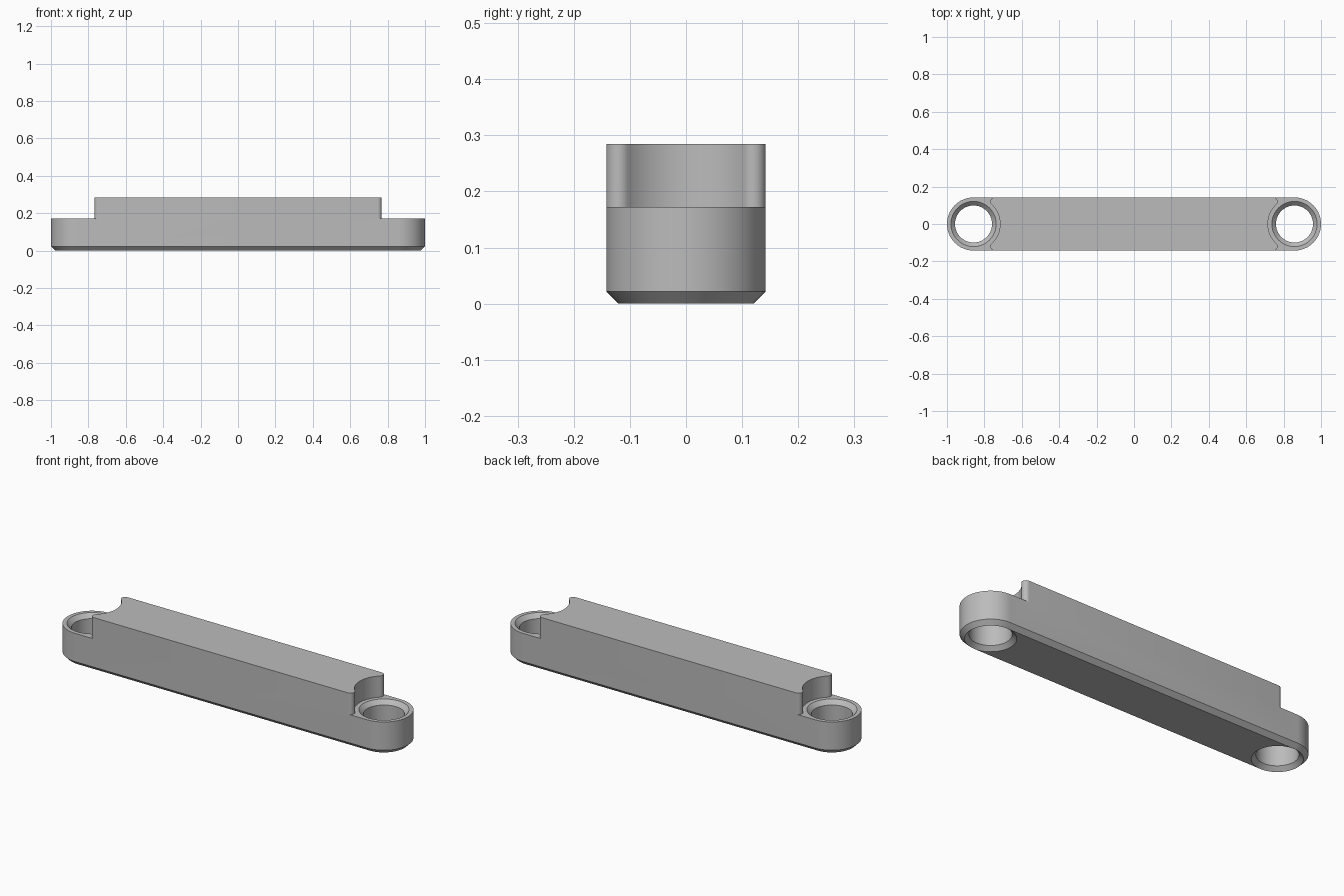
import bpy, bmesh
from math import sin, cos, pi, sqrt, atan2

cube = bpy.data.objects.get("Cube")
if cube:
    bpy.data.objects.remove(cube, do_unlink=True)

R = 0.142           # end radius and half width
CX = 1 - R          # hole centre
LOW, TOP = 0.172, 0.285
CH = 0.022          # chamfer and fillet size
BORE = 0.099
SEG = 32

metal = bpy.data.materials.new("grey metal")
metal.use_nodes = True
metal.diffuse_color = (0.5, 0.5, 0.5, 1)
metal.node_tree.nodes["Principled BSDF"].inputs["Base Color"].default_value = (0.5, 0.5, 0.5, 1)


def arc(cx, cy, r, a0, a1, n):
    steps = [a0 + (a1 - a0) * i / n for i in range(n + 1)]
    return [(round(cx + r * cos(a), 6), round(cy + r * sin(a), 6)) for a in steps]


def loft(name, sections):
    """Solid through stacked (outline, z) sections with equal point counts."""
    bm = bmesh.new()
    rings = [[bm.verts.new((x, y, z)) for x, y in pts] for pts, z in sections]
    n = len(rings[0])
    for a, b in zip(rings, rings[1:]):
        for i in range(n):
            j = (i + 1) % n
            bm.faces.new((a[i], a[j], b[j], b[i]))
    bm.faces.new(rings[0][::-1])
    bm.faces.new(rings[-1])
    bmesh.ops.recalc_face_normals(bm, faces=bm.faces)
    mesh = bpy.data.meshes.new(name)
    bm.to_mesh(mesh)
    bm.free()
    mesh.materials.append(metal)
    obj = bpy.data.objects.new(name, mesh)
    bpy.context.collection.objects.link(obj)
    return obj


def combine(target, tool, operation):
    mod = target.modifiers.new(operation.lower(), 'BOOLEAN')
    mod.operation, mod.solver, mod.object = operation, 'EXACT', tool
    bpy.context.view_layer.objects.active = target
    bpy.ops.object.modifier_apply(modifier=mod.name)
    bpy.data.objects.remove(tool, do_unlink=True)


def stadium(r):
    return arc(CX, 0, r, -pi / 2, pi / 2, SEG) + arc(-CX, 0, r, pi / 2, 3 * pi / 2, SEG)


# Base bar with rounded ends and a chamfered underside
link = loft("link_bar", [(stadium(R - CH), 0), (stadium(R), CH), (stadium(R), LOW)])

# Raised block: each end is scooped round the hole, with rounded horns
fy = R - CH
fx = CX - sqrt((R + CH) ** 2 - fy ** 2)
turn = atan2(fy, fx - CX)
horn = arc(fx, fy, CH, turn - pi, pi / 2, 12)
scoop = arc(CX, 0, R, 2 * pi - turn, turn, SEG)
right_end = [(x, -y) for x, y in horn[::-1]] + scoop[1:-1] + horn
outline = right_end + [(-x, -y) for x, y in right_end]
block = loft("raised_block", [(outline, LOW / 2), (outline, TOP)])
combine(link, block, 'UNION')

# Bores countersunk from above and below
for side in (-1, 1):
    profile = [(BORE + 2 * CH, -CH - 0.001), (BORE, CH - 0.001),
               (BORE, LOW - CH), (BORE + CH, LOW), (BORE + CH, LOW + 0.05)]
    # Above the shelf the cutter stays inside the scoop
    cutter = loft("bore_cutter", [(arc(side * CX, 0, r, 0, 2 * pi, 2 * SEG)[:-1], z)
                                  for r, z in profile])
    cutter.hide_render = True
    combine(link, cutter, 'DIFFERENCE')

# Tidy the joined surfaces and shade
bm = bmesh.new()
bm.from_mesh(link.data)
bmesh.ops.remove_doubles(bm, verts=bm.verts, dist=0.00005)
bmesh.ops.dissolve_limit(bm, angle_limit=0.005, verts=bm.verts, edges=bm.edges)
bm.to_mesh(link.data)
bm.free()

bpy.ops.object.select_all(action='DESELECT')
link.select_set(True)
bpy.context.view_layer.objects.active = link
bpy.ops.object.shade_smooth_by_angle(angle=pi / 6)
